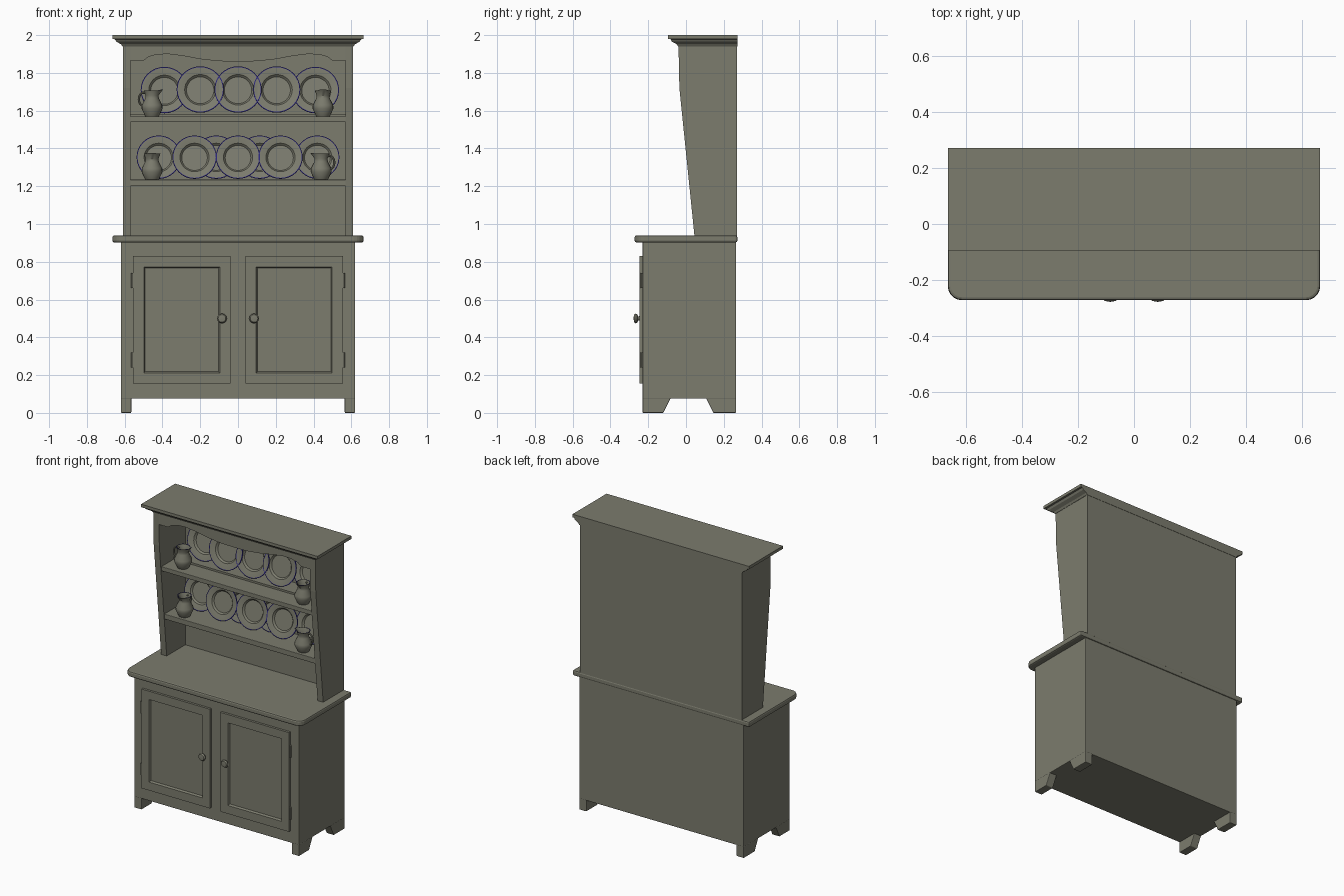
import bpy, bmesh, math
from mathutils import Matrix, Vector

if "Cube" in bpy.data.objects:
    bpy.data.objects.remove(bpy.data.objects["Cube"], do_unlink=True)


def material(name, rgb):
    m = bpy.data.materials.new(name)
    m.use_nodes = True
    m.diffuse_color = (*rgb, 1)
    m.node_tree.nodes["Principled BSDF"].inputs["Base Color"].default_value = (*rgb, 1)
    return m


PAINT = material("olive grey paint", (0.2, 0.2, 0.155))
BLUE = material("dark blue glaze", (0.025, 0.02, 0.2))


def finish(bm, name, bevel=0, smooth=False):
    bmesh.ops.recalc_face_normals(bm, faces=bm.faces)
    mesh = bpy.data.meshes.new(name)
    bm.to_mesh(mesh)
    bm.free()
    mesh.materials.append(PAINT)
    mesh.materials.append(BLUE)
    ob = bpy.data.objects.new(name, mesh)
    bpy.context.collection.objects.link(ob)
    if bevel:
        mod = ob.modifiers.new("soft edges", "BEVEL")
        mod.width, mod.segments = bevel, 2
    if smooth:
        bpy.ops.object.select_all(action="DESELECT")
        ob.select_set(True)
        bpy.context.view_layer.objects.active = ob
        bpy.ops.object.shade_smooth_by_angle(angle=math.radians(40))
    return ob


def box_bm(lo, hi):
    bm = bmesh.new()
    bmesh.ops.create_cube(bm, size=1)
    lo, hi = Vector(lo), Vector(hi)
    for v in bm.verts:
        v.co = Vector([l + (c + 0.5) * (h - l) for c, l, h in zip(v.co, lo, hi)])
    return bm


def box(name, lo, hi, bevel=0):
    return finish(box_bm(lo, hi), name, bevel)


def prism(name, outline, axis, start, end, bevel=0):
    """Extrude a 2D outline along x, y or z."""
    bm = bmesh.new()
    def place(p, t):
        return {"x": (t, *p), "y": (p[0], t, p[1]), "z": (*p, t)}[axis]
    face = bm.faces.new([bm.verts.new(place(p, start)) for p in outline])
    shift = Vector(place((0, 0), end - start))
    new = bmesh.ops.extrude_face_region(bm, geom=[face])["geom"]
    bmesh.ops.translate(bm, vec=shift, verts=[g for g in new if isinstance(g, bmesh.types.BMVert)])
    return finish(bm, name, bevel)


def lathe(profile, steps=28):
    bm = bmesh.new()
    verts = [bm.verts.new((r, 0, z)) for r, z in profile]
    edges = [bm.edges.new(p) for p in zip(verts, verts[1:])]
    bmesh.ops.spin(bm, geom=verts + edges, cent=(0, 0, 0), axis=(0, 0, 1),
                   angle=math.tau, steps=steps)
    bmesh.ops.remove_doubles(bm, verts=bm.verts, dist=0.0004)
    return bm


# Lower cabinet, feet and worktop
box("cabinet", (-0.62, -0.23, 0.075), (0.62, 0.265, 0.91), 0.004)
for side, sx in (("left", 1), ("right", -1)):
    prism(f"front_foot_{side}", [(-0.23, 0.08), (-0.23, 0), (-0.12, 0), (-0.08, 0.08)],
          "x", sx * 0.565, sx * 0.62, 0.004)
    prism(f"back_foot_{side}", [(0.265, 0.08), (0.265, 0), (0.145, 0), (0.105, 0.08)],
          "x", sx * 0.565, sx * 0.62, 0.004)
corner = [(0.665 - 0.05 + 0.05 * math.sin(a), -0.272 + 0.05 - 0.05 * math.cos(a))
          for a in [i * math.pi / 10 for i in range(6)]]
top = corner + [(0.665, 0.272)]
top += [(-x, y) for x, y in reversed(top)]
prism("worktop", top, "z", 0.902, 0.94, 0.01)

# Doors with recessed panels, knobs and hinges
for side, sx in (("left", 1), ("right", -1)):
    x0, x1 = sorted((sx * 0.04, sx * 0.555))
    bm = box_bm((x0, -0.246, 0.155), (x1, -0.225, 0.83))
    bm.normal_update()
    front = [f for f in bm.faces if f.normal.y < -0.9]
    bmesh.ops.inset_region(bm, faces=front, thickness=0.08)
    bmesh.ops.inset_region(bm, faces=front, thickness=0.01, depth=-0.013)
    finish(bm, f"door_{side}")
    bm = lathe([(0, -0.002), (0.012, 0), (0.011, 0.01), (0.022, 0.014), (0.026, 0.022),
                (0.02, 0.031), (0, 0.034)], 16)
    bm.transform(Matrix.Translation((sx * 0.085, -0.244, 0.5)) @ Matrix.Rotation(math.pi / 2, 4, "X"))
    finish(bm, f"knob_{side}", smooth=True)
    for z in (0.28, 0.7):
        bm = lathe([(0, -0.04), (0.007, -0.04), (0.007, 0.04), (0, 0.04)], 8)
        bm.transform(Matrix.Translation((sx * 0.56, -0.236, z)))
        finish(bm, f"hinge_{side}")

# Upper rack: sides, back, shelves
for side, sx in (("left", 1), ("right", -1)):
    prism(f"rack_side_{side}", [(0.27, 0.935), (0.045, 0.935), (-0.035, 1.72), (-0.04, 1.96), (0.27, 1.96)],
          "x", sx * 0.568, sx * 0.61)
box("rack_back", (-0.58, 0.245, 0.935), (0.58, 0.27, 1.96))
box("upper_shelf", (-0.575, -0.012, 1.54), (0.575, 0.25, 1.57), 0.003)
box("lower_shelf", (-0.575, 0.02, 1.2), (0.575, 0.25, 1.235), 0.003)
box("plate_rail", (-0.575, 0.12, 1.565), (0.575, 0.25, 1.583))

# Scalloped fascia under the cornice
half = [(0.575, 1.865), (0.5, 1.865), (0.475, 1.885), (0.43, 1.897), (0.37, 1.9),
        (0.29, 1.89), (0.2, 1.873), (0.1, 1.862)]
scallop = half + [(0, 1.86)] + [(-x, z) for x, z in reversed(half)]
prism("fascia", scallop + [(-0.575, 1.96), (0.575, 1.96)], "y", -0.036, -0.012)

# Cornice moulding: stacked outlines that flare outward
bm = bmesh.new()
rings = []
for out, z in ((0, 1.94), (0.008, 1.952), (0.032, 1.965), (0.04, 1.978), (0.052, 1.98), (0.052, 2.0)):
    x, y = 0.612 + out, -0.042 - out
    rings.append([bm.verts.new(p) for p in ((-x, y, z), (x, y, z), (x, 0.272, z), (-x, 0.272, z))])
for a, b in zip(rings, rings[1:]):
    for i in range(4):
        j = (i + 1) % 4
        bm.faces.new((a[i], a[j], b[j], b[i]))
bm.faces.new(rings[0])
bm.faces.new(rings[-1])
finish(bm, "cornice")


# Plates leaning on the back, blue on the outer lip
def plate(x, y, z, r):
    bm = lathe([(0, 0), (0.58, 0), (0.66, 0.1), (0.72, 0.11), (0.96, 0.17), (1, 0.17),
                (1, 0.13), (0.66, -0.06), (0, -0.06)], 32)
    for f in bm.faces:
        c = f.calc_center_median()
        f.material_index = int(c.xy.length > 0.965)
    bm.transform(Matrix.Translation((x, y, z)) @ Matrix.Rotation(math.radians(78), 4, "X")
                 @ Matrix.Scale(r, 4))
    finish(bm, "plate", smooth=True)


for x in (-0.2, 0.0, 0.205):
    plate(x, 0.175, 1.708, 0.125)
for x in (-0.39, 0.41):
    plate(x, 0.212, 1.705, 0.125)
for x in (-0.23, 0.0, 0.225):
    plate(x, 0.17, 1.35, 0.117)
for x in (-0.42, -0.115, 0.115, 0.42):
    plate(x, 0.21, 1.35, 0.117)


# Jugs with a pinched spout, loop handle and blue rim
def jug(x, y, z, angle):
    bm = lathe([(0, 0), (0.036, 0), (0.04, 0.008), (0.055, 0.04), (0.054, 0.06), (0.036, 0.095),
                (0.034, 0.11), (0.044, 0.138), (0.04, 0.138), (0.03, 0.11), (0.03, 0.09), (0, 0.085)], 20)
    for f in bm.faces:
        f.material_index = int(f.calc_center_median().z > 0.137)
    for v in bm.verts:
        if v.co.z > 0.12 and v.co.x < -0.036:
            v.co.x -= 0.014
            v.co.z += 0.004
    turn = Matrix.Translation((x, y, z)) @ Matrix.Rotation(angle, 4, "Z")
    bm.transform(turn)
    finish(bm, "jug", smooth=True)
    # handle: tube swept along an arc on the side away from the spout
    bm = bmesh.new()
    arc = [math.radians(d) for d in range(-100, 121, 20)]
    loops = []
    for a in arc:
        d = Vector((math.cos(a), 0, math.sin(a)))
        mid = Vector((0.044 + 0.026 * d.x, 0, 0.09 + 0.036 * d.z))
        loops.append([bm.verts.new(mid + 0.006 * (d * math.cos(t) + Vector((0, math.sin(t), 0))))
                      for t in [k * math.tau / 8 for k in range(8)]])
    for a, b in zip(loops, loops[1:]):
        for i in range(8):
            j = (i + 1) % 8
            bm.faces.new((a[i], a[j], b[j], b[i]))
    bm.faces.new(loops[0])
    bm.faces.new(loops[-1])
    bm.transform(turn)
    finish(bm, "jug_handle", smooth=True)


jug(-0.455, 0.06, 1.57, math.pi)
jug(0.45, 0.06, 1.57, math.pi / 2)
jug(-0.455, 0.075, 1.235, math.pi / 2)
jug(0.44, 0.075, 1.235, 0)
